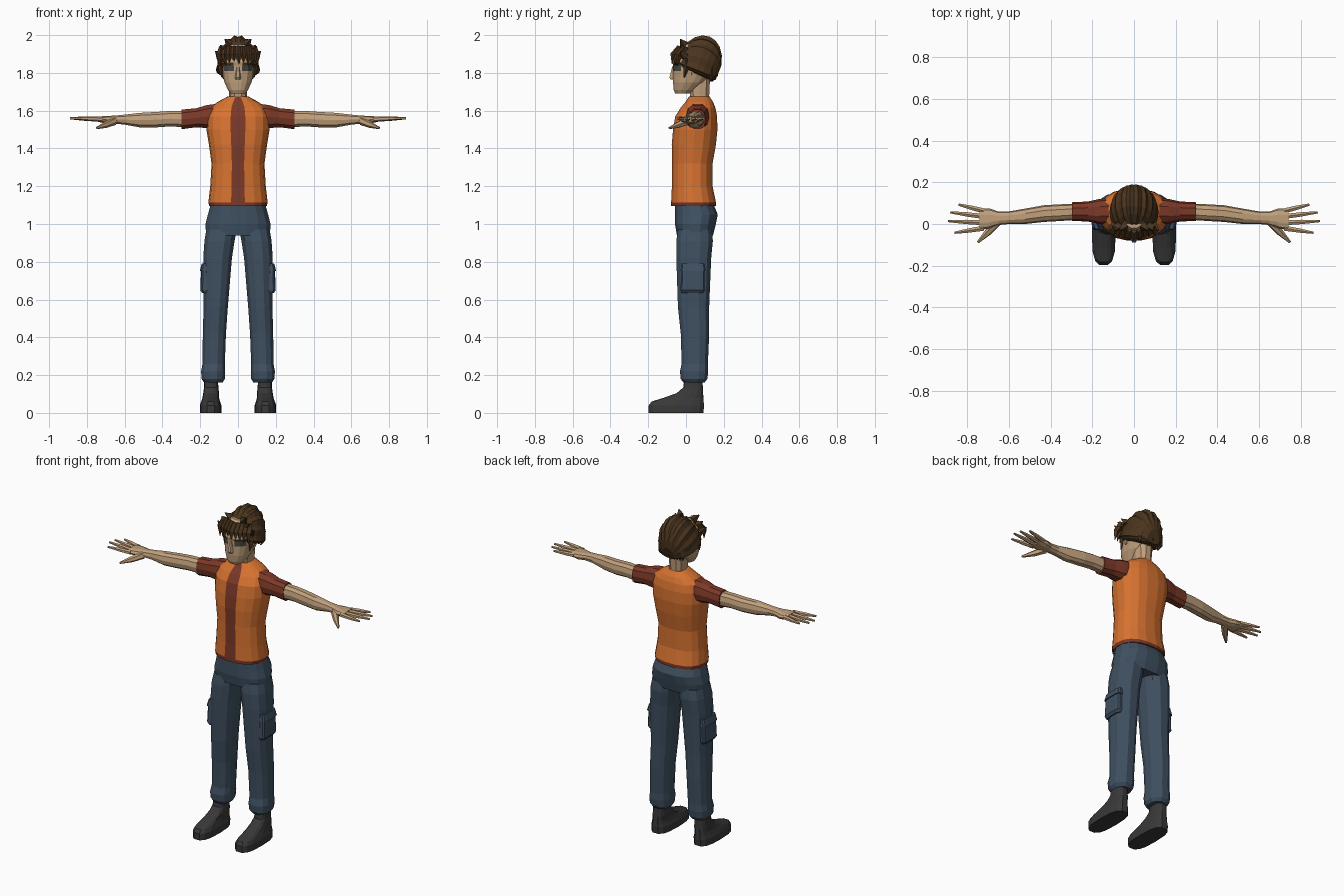
import bpy, bmesh, math
from mathutils import Vector

cube = bpy.data.objects.get("Cube")
if cube:
    bpy.data.objects.remove(cube, do_unlink=True)


def make_material(name, red, green, blue):
    material = bpy.data.materials.new(name)
    material.use_nodes = True
    material.diffuse_color = (red, green, blue, 1)
    shader = material.node_tree.nodes["Principled BSDF"]
    shader.inputs["Base Color"].default_value = material.diffuse_color
    return material


orange = make_material("orange cloth", .68, .17, .03)
rust = make_material("rust cloth", .2, .04, .02)
skin = make_material("skin", .53, .35, .2)
denim = make_material("blue denim", .05, .08, .12)
leather = make_material("dark leather", .04, .04, .04)
brown = make_material("brown hair", .07, .035, .013)
eye_gray = make_material("eye gray", .06, .06, .06)


def finish(name, bm, materials, rule=None):
    """Turn a bmesh into a flat shaded object, colouring faces by a rule."""
    bmesh.ops.recalc_face_normals(bm, faces=bm.faces)
    if rule:
        for face in bm.faces:
            face.material_index = rule(face.calc_center_median())
    mesh = bpy.data.meshes.new(name)
    bm.to_mesh(mesh)
    bm.free()
    for material in materials:
        mesh.materials.append(material)
    part = bpy.data.objects.new(name, mesh)
    bpy.context.collection.objects.link(part)


def bridge(bm, rings):
    """Join neighbouring rings with quads and close both ends."""
    for low, high in zip(rings, rings[1:]):
        for i in range(len(low)):
            bm.faces.new((low[i - 1], low[i], high[i], high[i - 1]))
    bm.faces.new(rings[0])
    bm.faces.new(rings[-1])


def rounded(value, squareness):
    return math.copysign(abs(value) ** (2 / squareness), value)


def loft(name, rows, materials, sides=12, squareness=2.4, along_x=False, side=1, rule=None):
    """Rows hold a position on the main axis, then both limits on the other two axes."""
    bm = bmesh.new()
    rings = []
    for position, a_min, a_max, b_min, b_max in rows:
        ring = []
        for i in range(sides):
            angle = (i + .5) * math.tau / sides
            a = (a_min + a_max) / 2 + (a_max - a_min) / 2 * rounded(math.sin(angle), squareness)
            b = (b_min + b_max) / 2 - (b_max - b_min) / 2 * rounded(math.cos(angle), squareness)
            x, y, z = (position, a, b) if along_x else (a, b, position)
            ring.append(bm.verts.new((x * side, y, z)))
        rings.append(ring)
    bridge(bm, rings)
    finish(name, bm, materials, rule)


def centred(rows):
    """Rows hold height, half width, front and back."""
    return [(z, -width, width, front, back) for z, width, front, back in rows]


def rod(bm, points, radii, sides=4):
    """Tapered tube through the points."""
    points = [Vector(point) for point in points]
    travel = (points[-1] - points[0]).normalized()
    helper = Vector((0, 1, 0)) if abs(travel.y) < .8 else Vector((1, 0, 0))
    u = travel.cross(helper).normalized()
    v = travel.cross(u)
    rings = []
    for point, radius in zip(points, radii):
        angles = [math.tau * i / sides for i in range(sides)]
        rings.append([bm.verts.new(point + (u * math.cos(a) + v * math.sin(a)) * radius) for a in angles])
    bridge(bm, rings)


# Shirt with hem and front stripe
def shirt_rule(centre):
    hem = centre.z < 1.115
    stripe = abs(centre.x) < .01 and centre.y < .03 and centre.z < 1.67
    return int(hem or stripe)


loft("shirt", centred([
    (1.095, .152, -.08, .16), (1.115, .157, -.08, .16), (1.2, .147, -.076, .142), (1.32, .14, -.075, .142),
    (1.42, .154, -.077, .16), (1.5, .167, -.07, .168), (1.57, .166, -.058, .166), (1.615, .15, -.03, .157),
    (1.645, .11, -.005, .145), (1.675, .055, .015, .125)]),
    [orange, rust], sides=18, rule=shirt_rule)

# Hips
loft("hips", centred([(.94, .172, -.05, .145), (1, .175, -.06, .16), (1.05, .162, -.06, .17),
                      (1.11, .145, -.06, .145)]), [denim], sides=16)

# Neck
loft("neck", centred([(1.62, .055, .02, .13), (1.68, .047, .02, .125), (1.78, .05, .01, .13)]), [skin], sides=10)


# Head with eyes and brows
def face_rule(centre):
    if centre.y < 0 and .025 < abs(centre.x) < .075:
        if 1.81 < centre.z < 1.84:
            return materials_on_head.index(eye_gray)
        if 1.84 < centre.z < 1.855:
            return materials_on_head.index(brown)
    return materials_on_head.index(skin)


materials_on_head = [skin, eye_gray, brown]
loft("head", centred([
    (1.69, .04, -.057, .02), (1.71, .054, -.066, .05), (1.75, .073, -.07, .1), (1.81, .086, -.07, .15),
    (1.84, .088, -.07, .155), (1.855, .09, -.074, .155), (1.9, .078, -.06, .15), (1.95, .05, -.02, .12)]),
    materials_on_head, sides=16, rule=face_rule)
loft("nose", centred([(1.765, .014, -.084, -.05), (1.775, .016, -.09, -.05), (1.835, .008, -.074, -.05)]),
     [skin], sides=6)

# Ridged hair cap, its locks running from brow to nape
bm = bmesh.new()
centre = Vector((0, .055, 1.816))
travel = Vector((0, .93, -.37))
up = Vector((0, .37, .93))
columns, steps = 36, 10
rings = []
for row in range(1, steps):
    v = math.pi * row / steps
    ring = []
    for column in range(columns):
        u = math.tau * column / columns
        outside = math.cos(u) > -.1
        swell = 1.05 if outside and column % 2 else .985
        height = .183 if outside else .03
        arch = up * height * math.cos(u) + Vector((.112 * math.sin(u), 0, 0))
        ring.append(bm.verts.new(centre - travel * .12 * math.cos(v) + arch * math.sin(v) ** .85 * swell))
    rings.append(ring)
bridge(bm, rings)
finish("hair_cap", bm, [brown])

# Pointed fringe and nape locks
bm = bmesh.new()
for i in range(-4, 5):
    x = i * .022
    bend = abs(i) * .007
    rod(bm, [(x, bend - .035, 1.94), (x * 1.1, bend - .066, 1.895), (x * 1.1 + .006, bend - .074, 1.85 - bend / 2)],
        (.012, .018, .002))
    rod(bm, [(x * .8, .14, 1.83), (x * .85, .155 - bend / 2, 1.785), (x * .75, .14 - bend / 2, 1.755)],
        (.02, .015, .003))
# Sideburns and swept locks
for side in (-1, 1):
    rod(bm, [(side * .086, 0, 1.88), (side * .09, 0, 1.82), (side * .084, -.01, 1.775)], (.016, .014, .003))
    for k in range(3):
        x, z = .095 - k * .025, 1.89 + k * .032
        rod(bm, [(side * x, -.01, z), (side * (x + .025), -.03, z + .025)], (.025, .002))
finish("hair_locks", bm, [brown])

for side, label in ((1, "left"), (-1, "right")):
    # Ear
    loft(label + "_ear", [(1.785, .075, .088, .02, .035), (1.835, .075, .097, .02, .05)],
         [skin], sides=6, side=side)
    # Sleeve
    loft(label + "_sleeve", [(.12, 0, .125, 1.5, 1.638), (.165, 0, .12, 1.505, 1.632), (.22, .012, .108, 1.51, 1.615),
                             (.298, .015, .104, 1.5, 1.608)], [rust], sides=10, along_x=True, side=side)
    # Arm and palm
    loft(label + "_arm", [
        (.27, .02, .098, 1.51, 1.6), (.36, .014, .094, 1.515, 1.6), (.43, .01, .09, 1.51, 1.595),
        (.52, 0, .074, 1.51, 1.59), (.6, 0, .06, 1.525, 1.58), (.65, -.005, .06, 1.53, 1.575),
        (.69, -.02, .074, 1.53, 1.573), (.74, -.03, .076, 1.54, 1.57)],
        [skin], sides=10, along_x=True, side=side)
    # Fingers fanned out from the palm, and thumb
    bm = bmesh.new()
    for base_y, tip_x, tip_y in ((.063, .84, .093), (.036, .88, .056), (.006, .89, .014), (-.02, .86, -.042)):
        base = Vector((.72 * side, base_y, 1.555))
        tip = Vector((tip_x * side, tip_y, 1.56))
        rod(bm, [base, base.lerp(tip, .5), tip], (.014, .012, .006), sides=6)
    rod(bm, [(.655 * side, .01, 1.545), (.7 * side, -.04, 1.525), (.748 * side, -.088, 1.508)],
        (.022, .017, .006), sides=6)
    finish(label + "_fingers", bm, [skin])
    # Trouser leg with gathered cuff
    loft(label + "_trouser_leg", [
        (.16, .08, .18, -.015, .1), (.18, .068, .195, -.03, .115), (.22, .066, .197, -.034, .12),
        (.26, .068, .19, -.025, .118), (.42, .062, .188, -.03, .125), (.56, .052, .184, -.045, .125),
        (.82, .03, .186, -.054, .136), (.91, .016, .18, -.054, .145), (.97, .003, .17, -.045, .14)],
        [denim], side=side)
    # Side pocket and its flap
    loft(label + "_pocket", [(.635, .14, .19, -.025, .09), (.65, .14, .2, -.03, .1), (.76, .14, .196, -.025, .1)],
         [denim], squareness=5, side=side)
    loft(label + "_pocket_flap", [(.75, .14, .203, -.03, .105), (.79, .14, .192, -.025, .1)],
         [denim], squareness=5, side=side)
    # Shoe
    loft(label + "_shoe", [
        (0, .088, .202, -.2, .095), (.04, .088, .202, -.2, .098), (.06, .095, .195, -.185, .096),
        (.08, .1, .188, -.12, .094), (.105, .1, .184, -.05, .092), (.135, .104, .18, -.015, .09),
        (.18, .106, .178, -.01, .088)], [leather], sides=14, squareness=2.8, side=side)
